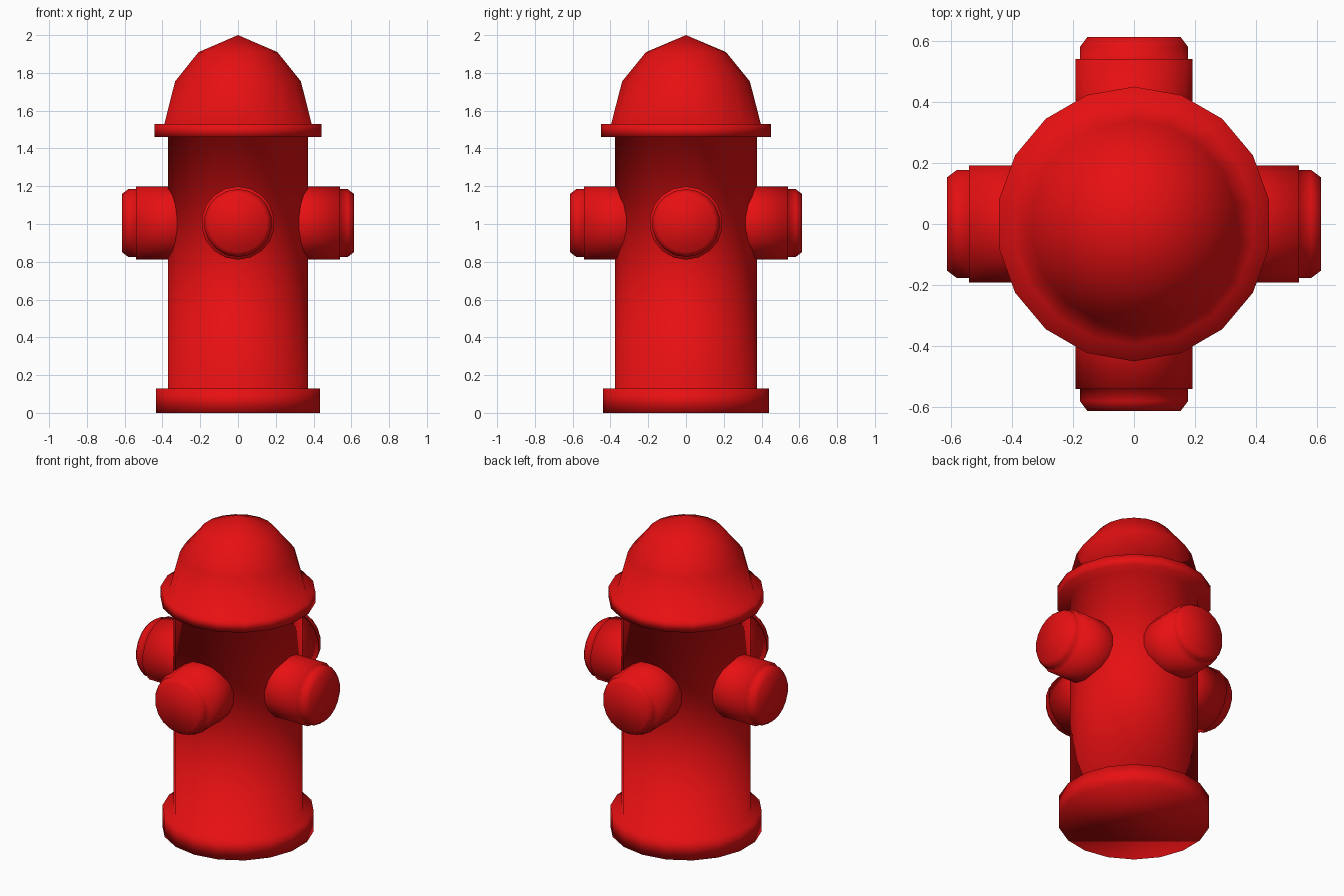
import bpy, bmesh, math
from mathutils import Matrix

if "Cube" in bpy.data.objects:
    bpy.data.objects.remove(bpy.data.objects["Cube"])

SIDES = 18

red = bpy.data.materials.new("hydrant red")
red.diffuse_color = (0.8, 0.005, 0.006, 1)
red.use_nodes = True
red.node_tree.nodes["Principled BSDF"].inputs["Base Color"].default_value = red.diffuse_color


def lathe(name, profile, matrix=None):
    """Spin (radius, height) points around z; zero radius gives a point, ends are capped."""
    bm = bmesh.new()
    rings = []
    for r, h in profile:
        if r == 0:
            rings.append([bm.verts.new((0, 0, h))])
            continue
        ring = []
        for i in range(SIDES):
            a = math.pi / 2 + 2 * math.pi * i / SIDES
            ring.append(bm.verts.new((r * math.cos(a), r * math.sin(a), h)))
        rings.append(ring)
    for low, high in zip(rings, rings[1:]):
        for i in range(SIDES):
            j = (i + 1) % SIDES
            if len(high) == 1:
                bm.faces.new((low[i], low[j], high[0]))
            else:
                bm.faces.new((low[i], low[j], high[j], high[i]))
    for ring in (rings[0], rings[-1]):
        if len(ring) > 1:
            bm.faces.new(ring)
    bmesh.ops.recalc_face_normals(bm, faces=bm.faces)
    # fully smooth shading, including across the steps
    for f in bm.faces:
        f.smooth = True
    if matrix:
        bm.transform(matrix)
    mesh = bpy.data.meshes.new(name)
    bm.to_mesh(mesh)
    bm.free()
    mesh.materials.append(red)
    obj = bpy.data.objects.new(name, mesh)
    bpy.context.collection.objects.link(obj)
    return obj


# Base flange, barrel, rim and domed bonnet in one smooth profile
lathe("hydrant_body", [
    (0.44, 0), (0.44, 0.13), (0.375, 0.13), (0.375, 1.46),
    (0.45, 1.46), (0.45, 1.53), (0.396, 1.53),
    (0.338, 1.755), (0.212, 1.91), (0, 2.0)])

# Four outlets with chamfered caps
outlet = [(0.194, 0.2), (0.194, 0.54), (0.18, 0.54), (0.18, 0.58), (0.155, 0.613)]
for k, side in enumerate(("right", "back", "left", "front")):
    m = (Matrix.Translation((0, 0, 1.005))
         @ Matrix.Rotation(k * math.pi / 2 + math.pi / 2, 4, 'Z')
         @ Matrix.Rotation(math.pi / 2, 4, 'X'))
    lathe(side + "_outlet", outlet, m)
